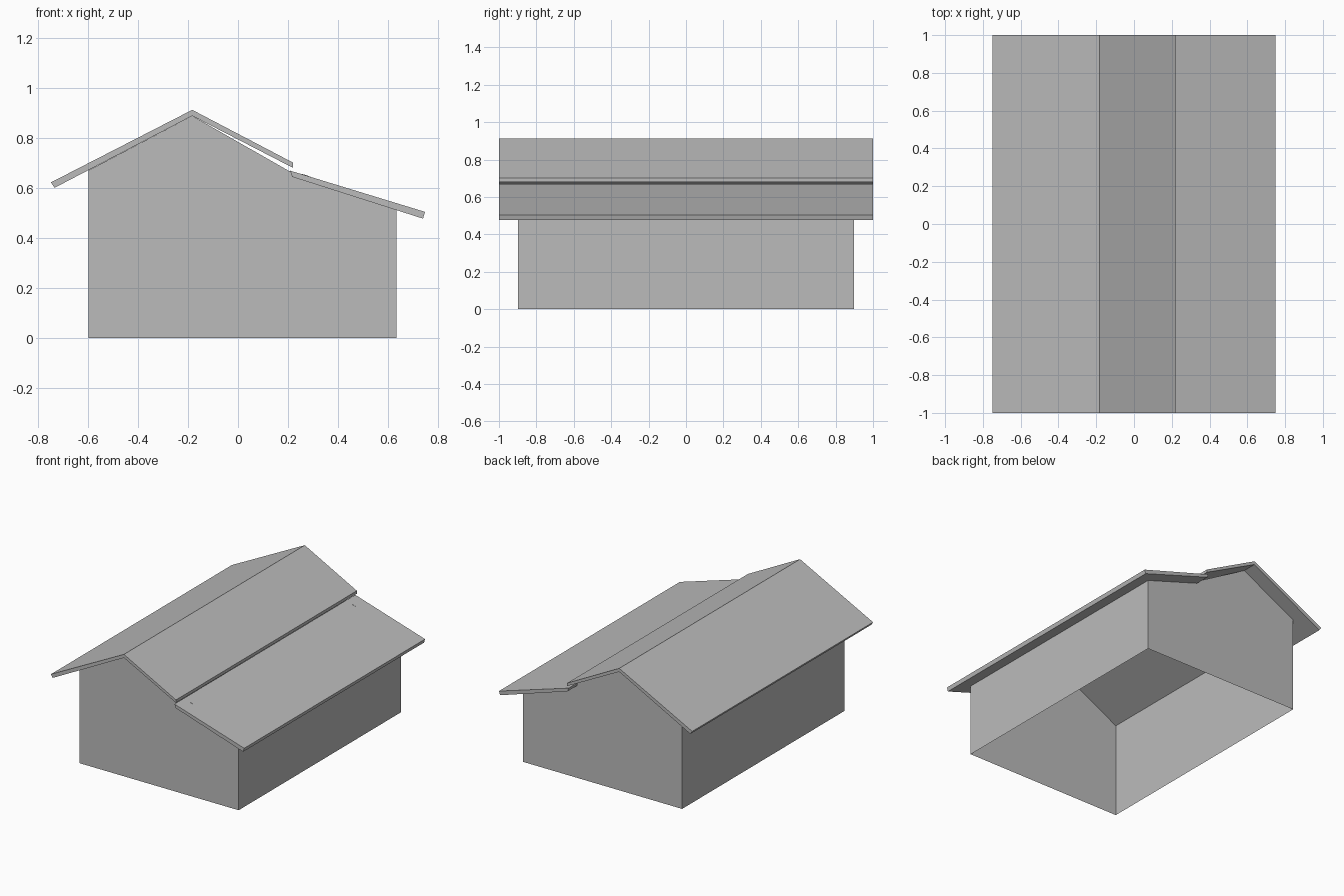
import bpy
import bmesh

cube = bpy.data.objects.get("Cube")
if cube:
    bpy.data.objects.remove(cube, do_unlink=True)

grey = bpy.data.materials.new("plain grey")
grey.use_nodes = True
colour = (0.5, 0.5, 0.5, 1)
grey.diffuse_color = colour
grey.node_tree.nodes["Principled BSDF"].inputs["Base Color"].default_value = colour


def extrude_profile(name, profile, half_length, open_sides=()):
    """Extrude an (x, z) profile along y, leaving the listed sides open."""
    bm = bmesh.new()
    front = [bm.verts.new((x, -half_length, z)) for x, z in profile]
    back = [bm.verts.new((x, half_length, z)) for x, z in profile]
    bm.faces.new(front)
    bm.faces.new(back[::-1])
    count = len(profile)
    for i in range(count):
        if i not in open_sides:
            j = (i + 1) % count
            bm.faces.new((front[j], front[i], back[i], back[j]))
    bmesh.ops.recalc_face_normals(bm, faces=bm.faces)
    mesh = bpy.data.meshes.new(name)
    bm.to_mesh(mesh)
    bm.free()
    mesh.materials.append(grey)
    obj = bpy.data.objects.new(name, mesh)
    bpy.context.collection.objects.link(obj)
    return obj


# Thin wall shell: two side walls and two gables, open below and above
wall_profile = [(-0.598, 0), (0.633, 0), (0.633, 0.512), (0.27, 0.652),
                (0.205, 0.667), (-0.183, 0.888), (-0.598, 0.67)]
extrude_profile("walls", wall_profile, 0.897, open_sides=(0, 2, 3, 4, 5))

# Main pitched roof, with the ridge left of centre
main_profile = [(-0.734, 0.6), (-0.183, 0.888), (0.22, 0.68),
                (0.22, 0.701), (-0.183, 0.912), (-0.748, 0.622)]
extrude_profile("main_roof", main_profile, 1.0)

# Shallower lean-to roof tucked beneath the main eave
lower_profile = [(0.217, 0.644), (0.74, 0.477), (0.748, 0.504), (0.208, 0.669)]
extrude_profile("lower_roof", lower_profile, 1.0)
